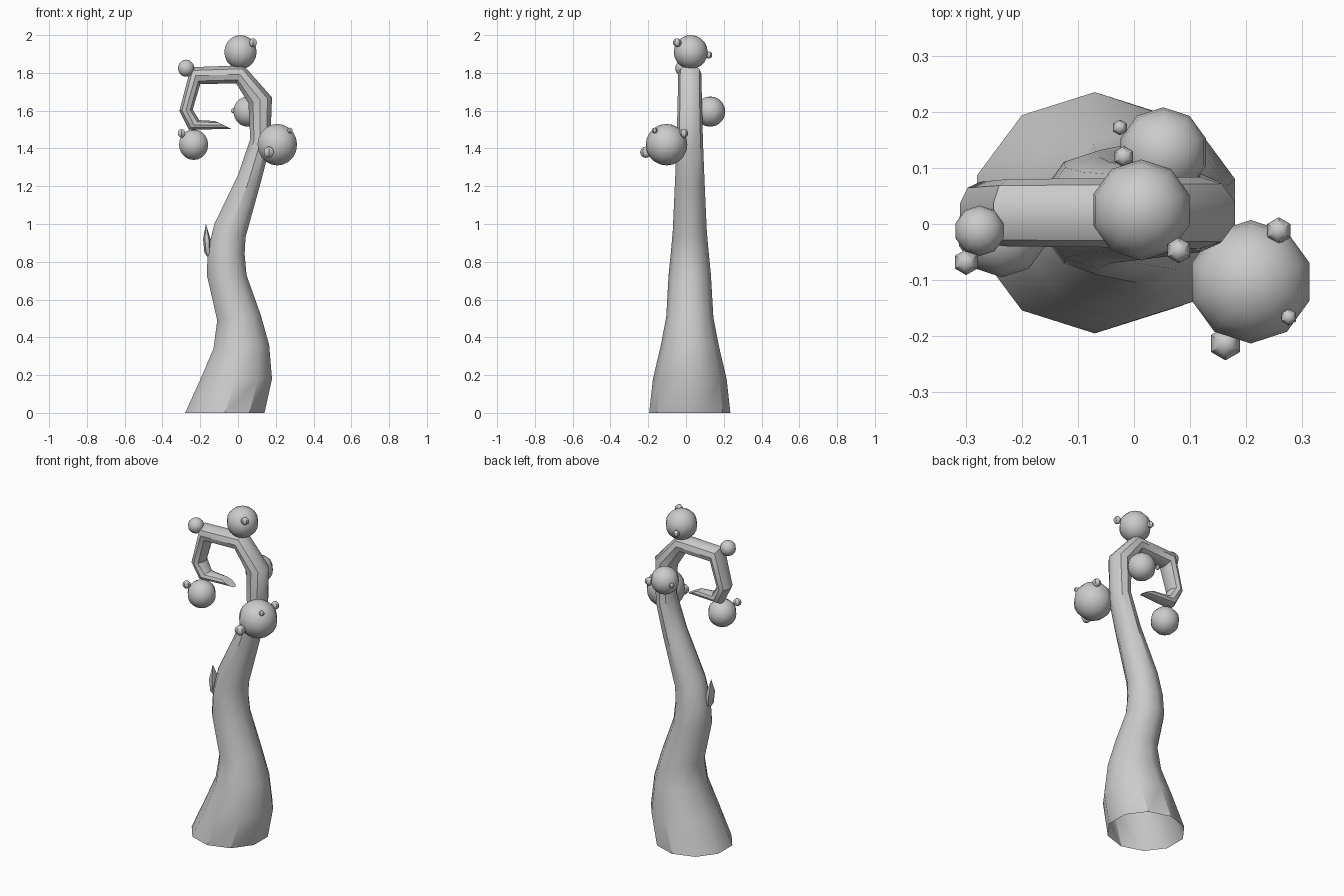
import bpy, bmesh, math
from mathutils import Vector, Matrix

if "Cube" in bpy.data.objects:
    bpy.data.objects.remove(bpy.data.objects["Cube"])

SMOOTH = math.radians(36.5)
YC = 0.02


def finish(name, bm):
    bmesh.ops.recalc_face_normals(bm, faces=bm.faces[:])
    me = bpy.data.meshes.new(name)
    bm.to_mesh(me)
    bm.free()
    ob = bpy.data.objects.new(name, me)
    bpy.context.collection.objects.link(ob)
    bpy.ops.object.select_all(action='DESELECT')
    ob.select_set(True)
    bpy.context.view_layer.objects.active = ob
    bpy.ops.object.shade_smooth_by_angle(angle=SMOOTH)
    return ob


def ball(bm, r, pos, seg):
    bmesh.ops.create_uvsphere(bm, u_segments=seg, v_segments=seg, radius=r,
                              matrix=Matrix.Translation(pos))


# Curled stalk: inner (x, z), outer (x, z), half width in y for each ring
rings = [
    (-.28, 0, .14, 0, .215),
    (-.198, .18, .18, .18, .195),
    (-.13, .34, .165, .36, .155),
    (-.11, .49, .12, .52, .125),
    (-.165, .73, .045, .73, .112),
    (-.16, .86, .035, .84, .10),
    (-.125, 1.0, .04, .93, .09),
    (0, 1.26, .115, 1.2, .078),
    (.065, 1.45, .17, 1.41, .07),
    (.055, 1.64, .18, 1.67, .064),
    (-.01, 1.745, .03, 1.84, .062),
    (-.2, 1.74, -.25, 1.83, .06),
    (-.24, 1.605, -.31, 1.6, .055),
    (-.205, 1.55, -.26, 1.5, .045),
    (-.12, 1.545, -.035, 1.503, .03),
]
N = 10
bm = bmesh.new()
prev = None
for xi, zi, xo, zo, w in rings:
    c = Vector(((xi + xo) / 2, YC, (zi + zo) / 2))
    u = Vector((xo - xi, 0, zo - zi)) / (2 * math.cos(math.pi / N))
    loop = []
    for k in range(N):
        a = math.pi / N + k * math.tau / N
        loop.append(bm.verts.new(c + u * math.cos(a) + Vector((0, w * math.sin(a), 0))))
    if prev:
        for k in range(N):
            j = (k + 1) % N
            bm.faces.new((prev[k], prev[j], loop[j], loop[k]))
    prev = loop
bm.faces.new(prev)
finish("stalk", bm)

# Round berries, each with its small side beads
berries = [
    ("crown_berry", .09, (.013, .025, 1.91),
     [(.023, (.08, -.047, 1.96)), (.019, (-.018, .12, 1.895))]),
    ("front_berry", .11, (.208, -.103, 1.42),
     [(.03, (.163, -.213, 1.38)), (.015, (.276, -.166, 1.495)), (.024, (.258, -.012, 1.48))]),
    ("back_berry", .08, (.052, .128, 1.595), [(.014, (-.025, .172, 1.6))]),
    ("hanging_berry", .081, (-.235, -.014, 1.42), [(.023, (-.299, -.068, 1.48))]),
    ("corner_berry", .045, (-.275, -.012, 1.825), []),
]
for name, r, pos, beads in berries:
    bm = bmesh.new()
    ball(bm, r, pos, 10)
    for br, bp in beads:
        ball(bm, br, bp, 6)
    finish(name, bm)

# Pointed bud on the stalk's left side
bm = bmesh.new()
prev = [bm.verts.new((-.145, .0, .8))]
for x, z, rx, ry in [(-.16, .85, .018, .03), (-.165, .92, .02, .035)]:
    loop = [bm.verts.new((x + rx * math.cos(k * math.tau / 6),
                          ry * math.sin(k * math.tau / 6), z)) for k in range(6)]
    for k in range(6):
        j = (k + 1) % 6
        if len(prev) == 1:
            bm.faces.new((prev[0], loop[j], loop[k]))
        else:
            bm.faces.new((prev[k], prev[j], loop[j], loop[k]))
    prev = loop
tip = bm.verts.new((-.17, 0, 1.0))
for k in range(6):
    bm.faces.new((prev[k], prev[(k + 1) % 6], tip))
finish("side_bud", bm)
